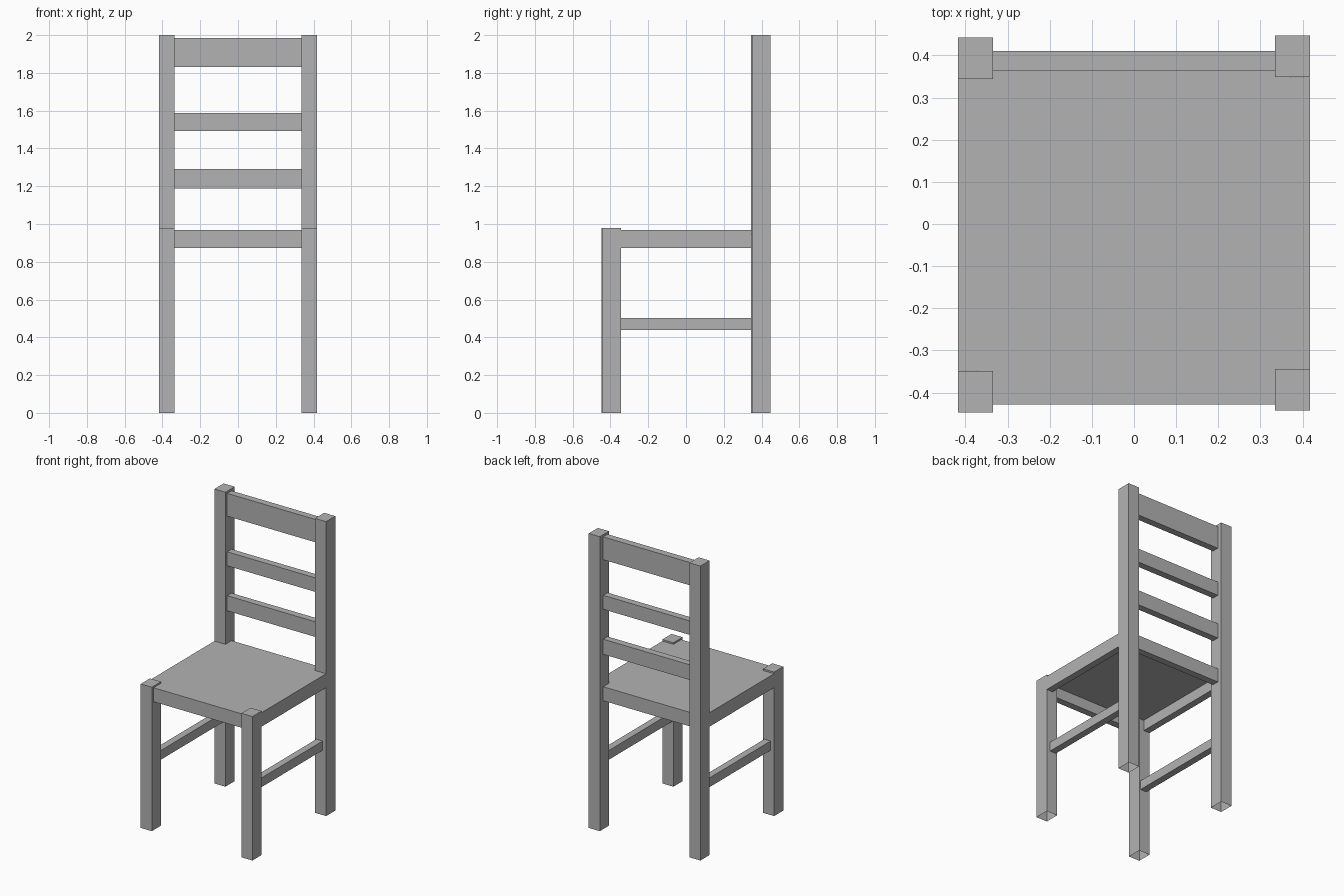
import bpy
import bmesh

cube = bpy.data.objects.get("Cube")
if cube:
    bpy.data.objects.remove(cube, do_unlink=True)

# Single plain grey finish
grey = bpy.data.materials.new("plain grey")
grey.use_nodes = True
colour = (0.45, 0.45, 0.45, 1.0)
grey.diffuse_color = colour
grey.node_tree.nodes["Principled BSDF"].inputs["Base Color"].default_value = colour


def box(name, x, y, z, open_bottom=False):
    """Flat-faced box between the (min, max) pairs of each axis."""
    bm = bmesh.new()
    bmesh.ops.create_cube(bm, size=1.0)
    for v in bm.verts:
        v.co = [r[0] if c < 0 else r[1] for c, r in zip(v.co, (x, y, z))]
    if open_bottom:
        foot = [f for f in bm.faces if f.normal.z < -0.9]
        bmesh.ops.delete(bm, geom=foot, context='FACES_ONLY')
    mesh = bpy.data.meshes.new(name)
    bm.to_mesh(mesh)
    bm.free()
    mesh.materials.append(grey)
    obj = bpy.data.objects.new(name, mesh)
    bpy.context.collection.objects.link(obj)
    return obj


OUTER, INNER = 0.418, 0.335       # leg faces across the width
BOARD = 0.047                     # thickness of rails and aprons
APRON_Z = (0.872, 0.967)
BACK_Y = (0.363, 0.41)
FRONT_Y = (-0.428, -0.428 + BOARD)
SPAN = (-INNER, INNER)


def side_range(sign, inner, outer):
    return tuple(sorted((sign * inner, sign * outer)))


# Legs, side aprons and side stretchers
for side, s in (("left", 1), ("right", -1)):
    leg_x = side_range(s, INNER, OUTER)
    shift = 0.0025 * s            # the two sides sit very slightly apart in depth
    box(f"front_leg_{side}", leg_x, (-0.4445 + shift, -0.346 + shift), (0, 0.978), True)
    box(f"back_leg_{side}", leg_x, (0.346 + shift, 0.4445 + shift), (0, 2.0), True)
    box(f"side_apron_{side}", side_range(s, OUTER - BOARD, OUTER), (-0.348, 0.348), APRON_Z)
    box(f"side_stretcher_{side}", side_range(s, 0.345, 0.392), (-0.348, 0.348), (0.44, 0.503))

# Front and back aprons
box("front_apron", SPAN, FRONT_Y, APRON_Z)
box("back_apron", SPAN, BACK_Y, APRON_Z)

# Seat panel set flush between the aprons
box("seat", (BOARD - OUTER, OUTER - BOARD), (FRONT_Y[1], BACK_Y[0]), (0.945, APRON_Z[1]))

# Backrest slats
for name, z in (("lower_slat", (1.187, 1.29)),
                ("middle_slat", (1.493, 1.588)),
                ("top_rail", (1.83, 1.985))):
    box(name, SPAN, BACK_Y, z)
